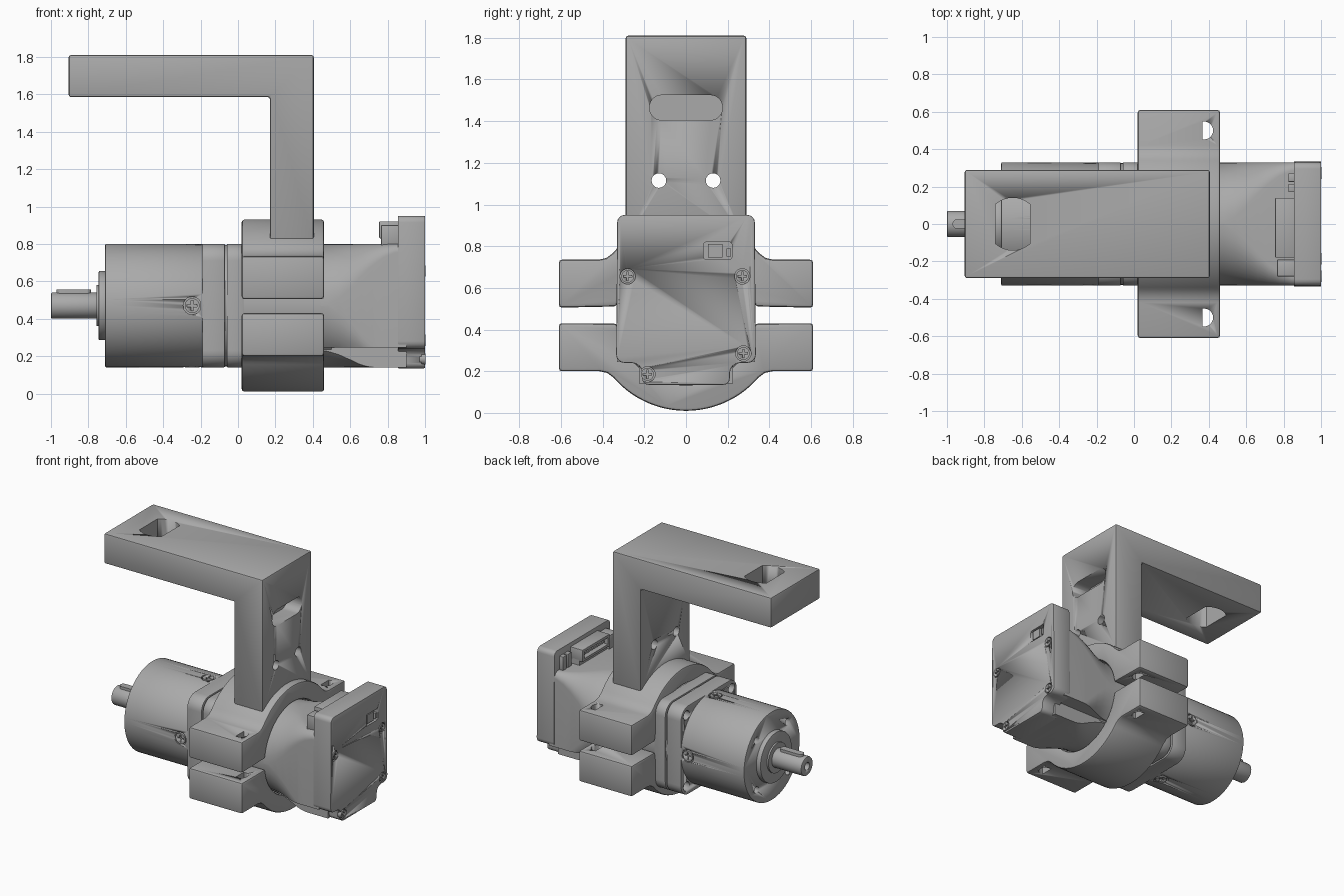
import bpy, bmesh
from math import sin, cos, pi, radians, sqrt
from mathutils import Vector, Matrix

cube = bpy.data.objects.get("Cube")
if cube:
    bpy.data.objects.remove(cube, do_unlink=True)

grey = bpy.data.materials.new("machined grey")
grey.use_nodes = True
grey.diffuse_color = (0.4, 0.4, 0.4, 1)
grey.node_tree.nodes["Principled BSDF"].inputs["Base Color"].default_value = (0.4, 0.4, 0.4, 1)

AXIS = 0.47   # height of the motor axis
R = 0.33      # radius of the motor and gearbox


def activate(ob):
    bpy.ops.object.select_all(action='DESELECT')
    ob.select_set(True)
    bpy.context.view_layer.objects.active = ob


def finish(name, bm, bevel=0):
    bmesh.ops.recalc_face_normals(bm, faces=bm.faces)
    mesh = bpy.data.meshes.new(name)
    bm.to_mesh(mesh)
    bm.free()
    mesh.materials.append(grey)
    ob = bpy.data.objects.new(name, mesh)
    bpy.context.collection.objects.link(ob)
    activate(ob)
    if bevel:
        mod = ob.modifiers.new("bevel", 'BEVEL')
        mod.width, mod.segments = bevel, 2
        mod.angle_limit = radians(40)
        bpy.ops.object.modifier_apply(modifier=mod.name)
    bpy.ops.object.shade_smooth_by_angle(angle=radians(30))
    return ob


def loft(name, sections, bevel=0):
    """Skin equal-length rings of 3D points and cap both ends."""
    bm = bmesh.new()
    rings = [[bm.verts.new(p) for p in s] for s in sections]
    n = len(rings[0])
    for a, b in zip(rings, rings[1:]):
        for i in range(n):
            bm.faces.new((a[i], a[(i + 1) % n], b[(i + 1) % n], b[i]))
    bm.faces.new(rings[0])
    bm.faces.new(rings[-1])
    return finish(name, bm, bevel)


def place(axis, u, v, w):
    return {'x': (w, u, v), 'y': (u, w, v), 'z': (u, v, w)}[axis]


def prism(name, pts, axis, lo, hi, bevel=0):
    return loft(name, [[place(axis, u, v, w) for u, v in pts] for w in (lo, hi)], bevel)


def arc(u, v, r, a0, a1, n=8):
    angles = [radians(a0 + (a1 - a0) * i / n) for i in range(n + 1)]
    return [(u + r * cos(a), v + r * sin(a)) for a in angles]


def circle(u, v, r, n=64):
    return arc(u, v, r, 0, 360, n)[:-1]


def rounded(u0, u1, v0, v1, r, n=8):
    return (arc(u1 - r, v1 - r, r, 0, 90, n) + arc(u0 + r, v1 - r, r, 90, 180, n)
            + arc(u0 + r, v0 + r, r, 180, 270, n) + arc(u1 - r, v0 + r, r, 270, 360, n))


def box(name, x0, x1, y0, y1, z0, z1, bevel=0):
    return prism(name, [(x0, y0), (x1, y0), (x1, y1), (x0, y1)], 'z', z0, z1, bevel)


def cut(ob, cutter):
    activate(ob)
    mod = ob.modifiers.new("cut", 'BOOLEAN')
    mod.operation, mod.solver, mod.object = 'DIFFERENCE', 'EXACT', cutter
    bpy.ops.object.modifier_apply(modifier=mod.name)
    bpy.data.objects.remove(cutter, do_unlink=True)


def screw(name, host, loc, direction, r):
    """Cross-head screw sunk in a round pocket of its host."""
    turn = Matrix.Translation(loc) @ Vector(direction).to_track_quat('Z', 'Y').to_matrix().to_4x4()
    pocket = prism("pocket", circle(0, 0, r, 24), 'z', -0.02, 0.03)
    pocket.data.transform(turn)
    cut(host, pocket)
    head = prism(name, circle(0, 0, r * 0.82, 24), 'z', -0.03, 0.002)
    for a, b in ((0.55, 0.13), (0.13, 0.55)):
        cut(head, box("cross", -a * r, a * r, -b * r, b * r, -0.012, 0.02))
    head.data.transform(turn)


# L-shaped bracket: post and arm
bracket = prism("bracket", [(0.17, 0.82), (0.405, 0.82), (0.405, 1.81), (-0.905, 1.81),
                            (-0.905, 1.585), (0.17, 1.585)], 'y', -0.29, 0.29, 0.012)
for y in (-0.13, 0.13):
    cut(bracket, prism("hole", circle(y, 1.115, 0.035, 24), 'x', 0, 0.6))
cut(bracket, prism("slot", rounded(-0.175, 0.175, 1.405, 1.525, 0.058), 'x', 0.28, 0.6))
cut(bracket, prism("arm_hole", arc(-0.648, 0, 0.14, 49, 131) + arc(-0.648, 0, 0.14, 229, 311),
                   'z', 1.4, 2))

# Two clamp halves with ears and bolt holes
CR = 0.46
for side, name, ear_in, ear_out in ((1, "upper_clamp", 0.035, 0.265), (-1, "lower_clamp", 0.04, 0.27)):
    fr = 0.09                                   # fillet between ear and ring
    fz = ear_out + fr
    fy = sqrt((CR + fr) ** 2 - fz ** 2)
    t = CR / (CR + fr)
    touch = Vector((fy * t, fz * t))
    mid = Vector((fy, fz)) + ((touch - Vector((fy, fz))) + Vector((0, -fr))).normalized() * fr
    start = Vector(touch).angle(Vector((1, 0))) * 180 / pi
    half = [(0.61, ear_in), (0.61, ear_out), (fy, ear_out), tuple(mid)]
    inner = radians(6)
    profile = (half + arc(0, 0, CR, start, 180 - start, 40)
               + [(-y, z) for y, z in reversed(half)]
               + [(y, max(z, ear_in)) for y, z in arc(0, 0, R + 0.005, 173, 7, 40)])
    clamp = prism(name, [(y, AXIS + side * z) for y, z in profile], 'x', 0.02, 0.46, 0.014)
    for y in (-0.5, 0.5):
        hole = arc(0.375, y, 0.048, -90, 90, 12) + [(0.365, y + 0.048), (0.365, y - 0.048)]
        cut(clamp, prism("bolt_hole", hole, 'z', 0, 1.2))

# Gearbox with flange, boss, shaft and key
gearbox = prism("gearbox", circle(0, AXIS, R), 'x', -0.71, -0.18, 0.006)
for a in (45, 135, 225, 315):
    y, z = 0.26 * cos(radians(a)), 0.26 * sin(radians(a))
    cut(gearbox, prism("face_hole", circle(y, AXIS + z, 0.026, 16), 'x', -0.8, -0.62))
for i in range(4):
    d = Vector((0, cos(i * pi / 2), sin(i * pi / 2)))
    screw("gearbox_screw", gearbox, Vector((-0.245, 0, AXIS)) + d * (R - 0.002), d, 0.048)
prism("boss", circle(0, AXIS, 0.185), 'x', -0.745, -0.7, 0.005)
prism("bearing", circle(0, AXIS, 0.11), 'x', -0.757, -0.7)
shaft = prism("shaft", circle(0, AXIS, 0.07, 40), 'x', -1, -0.7, 0.008)
cut(shaft, prism("centre_hole", circle(0, AXIS, 0.028, 16), 'x', -1.1, -0.94))
prism("shaft_key", rounded(-0.97, -0.785, -0.025, 0.025, 0.024), 'z', AXIS, 0.555)

for name, x0, x1, r in (("gearbox_flange", -0.19, -0.07, 0.09), ("motor_flange", -0.06, 0.03, 0.09)):
    plate = prism(name, rounded(-R, R, AXIS - R, AXIS + R, r), 'x', x0, x1, 0.005)
    for y in (-0.265, 0.265):
        for z in (-0.265, 0.265):
            cut(plate, prism("corner_hole", circle(y, AXIS + z, 0.034, 20), 'x', x0 - 0.1, x1 + 0.1))
prism("motor_core", circle(0, AXIS, R - 0.005), 'x', -0.2, 0.5)

# Motor housing: round at the clamp, square at the rear
stations = ((0.44, 1), (0.48, 0.98), (0.54, 0.88), (0.6, 0.72), (0.66, 0.52),
            (0.72, 0.35), (0.78, 0.22), (0.84, 0.14), (0.9, 0.12))
housing = loft("motor_housing", [
    [(x, y, z) for y, z in rounded(-R, R, AXIS - R, AXIS + R, R * k * 0.999, 10)] for x, k in stations])
for s in (-1, 1):
    y0, y1 = sorted((s * 0.225, s * 0.5))
    cut(housing, box("corner_notch", 0.4, 1.1, y0, y1, 0, 0.245))
activate(housing)
bpy.ops.object.shade_smooth_by_angle(angle=radians(30))

# Rear cover, narrower at the foot
right = (arc(0.18, 0.165, 0.03, -90, 0, 4) + arc(0.26, 0.19, 0.05, 180, 90, 4)
         + arc(0.295, 0.28, 0.04, -90, 0, 4) + arc(0.295, 0.915, 0.035, 0, 90, 4))
cover = prism("rear_cover", right + [(-y, z) for y, z in reversed(right)], 'x', 0.855, 1, 0.005)
for y, z in ((-0.28, 0.655), (0.27, 0.655), (0.275, 0.285), (-0.185, 0.185)):
    screw("cover_screw", cover, (1, y, z), (1, 0, 0), 0.037)
cut(cover, prism("port", rounded(0.085, 0.22, 0.735, 0.82, 0.012, 3), 'x', 0.97, 1.1))
box("port_socket", 0.96, 0.995, 0.105, 0.175, 0.745, 0.81)
box("port_latch", 0.96, 0.997, 0.195, 0.215, 0.75, 0.79)

# Connectors on top of the housing
socket = box("main_connector", 0.755, 0.87, -0.18, 0.14, 0.83, 0.92, 0.004)
cut(socket, box("opening", 0.7, 0.82, -0.16, 0.12, 0.85, 0.9))
box("connector_tongue", 0.77, 0.83, -0.14, 0.1, 0.868, 0.882)
box("connector_base", 0.78, 0.87, -0.18, 0.14, 0.78, 0.84)
box("side_connector", 0.765, 0.87, -0.28, -0.19, 0.79, 0.9, 0.004)
for y in (0.17, 0.225):
    box("small_connector", 0.825, 0.87, y, y + 0.045, 0.79, 0.9, 0.004)
